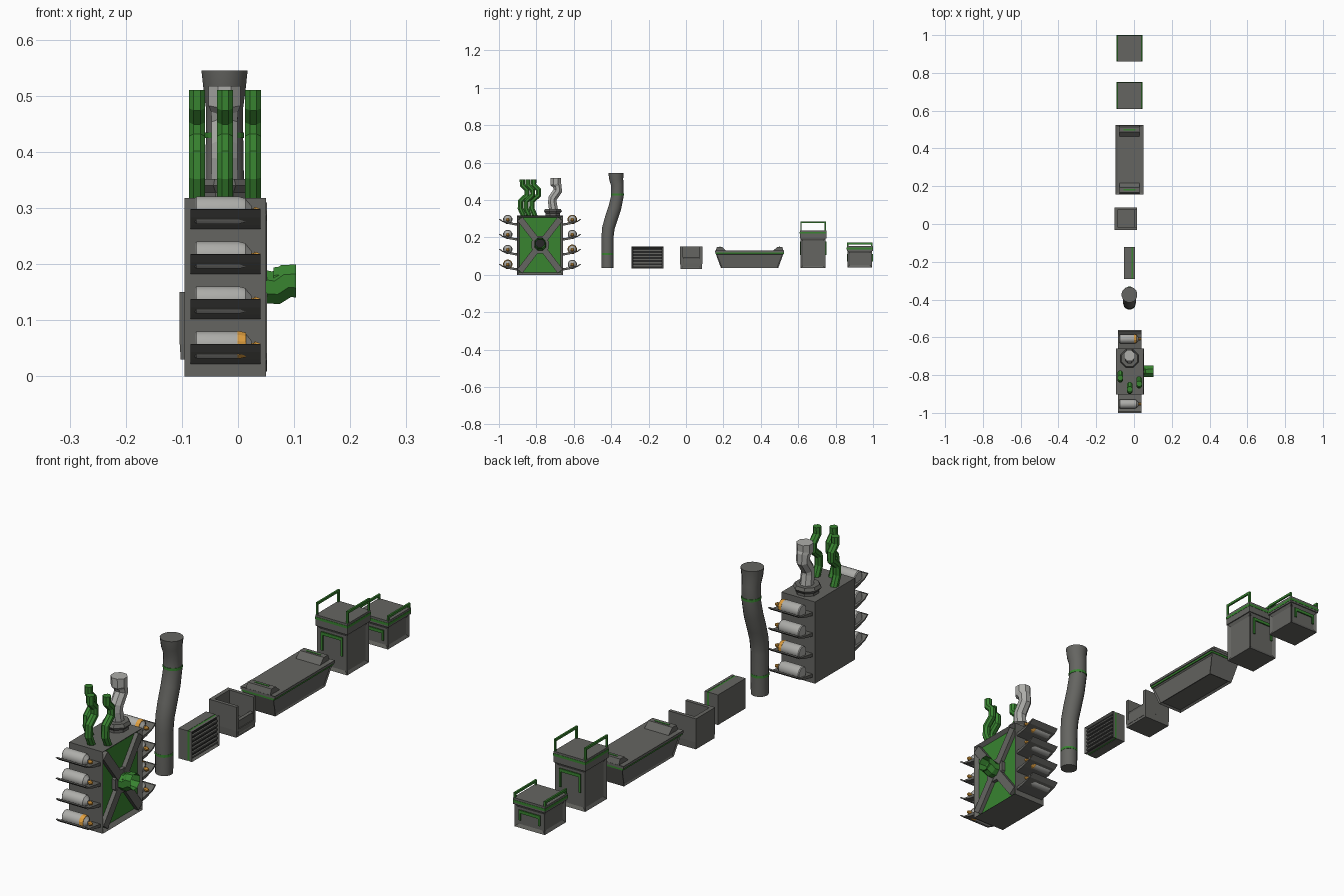
import bpy, bmesh, math
from mathutils import Vector

if "Cube" in bpy.data.objects:
    bpy.data.objects.remove(bpy.data.objects["Cube"])


def mat(name, c):
    m = bpy.data.materials.new(name)
    m.diffuse_color = (*c, 1)
    m.use_nodes = True
    m.node_tree.nodes["Principled BSDF"].inputs["Base Color"].default_value = m.diffuse_color
    return m


GREY = mat("dark_grey", (0.13, 0.13, 0.12))
DARK = mat("black", (0.02, 0.02, 0.02))
LIGHT = mat("light_grey", (0.42, 0.42, 0.40))
GREEN = mat("green", (0.04, 0.23, 0.03))
ORANGE = mat("orange", (0.75, 0.35, 0.05))
X, Y, Z = Vector((1, 0, 0)), Vector((0, 1, 0)), Vector((0, 0, 1))


def finish(name, bm, m):
    bmesh.ops.recalc_face_normals(bm, faces=bm.faces)
    me = bpy.data.meshes.new(name)
    bm.to_mesh(me)
    bm.free()
    ob = bpy.data.objects.new(name, me)
    bpy.context.collection.objects.link(ob)
    me.materials.append(m)
    return ob


def box(name, xs, ys, zs, m=GREY, tx=0, ty=0):
    """Box by extents; tx and ty narrow the bottom."""
    bm = bmesh.new()
    bmesh.ops.create_cube(bm, size=1)
    for v in bm.verts:
        low = v.co.z < 0
        p = [r[0] if c < 0 else r[1] for r, c in zip((xs, ys, zs), v.co)]
        if low:
            p[0] += tx if v.co.x < 0 else -tx
            p[1] += ty if v.co.y < 0 else -ty
        v.co = p
    return finish(name, bm, m)


def inset(ob, normal, width, depth, m=None):
    """Sink a panel into the face that looks along normal."""
    bm = bmesh.new()
    bm.from_mesh(ob.data)
    bm.normal_update()
    f = max(bm.faces, key=lambda f: f.normal.dot(normal) * 10 + f.calc_center_median().dot(normal))
    bmesh.ops.inset_individual(bm, faces=[f], thickness=width)
    bmesh.ops.translate(bm, verts=f.verts, vec=-normal * depth)
    if m:
        ob.data.materials.append(m)
        f.material_index = len(ob.data.materials) - 1
    bm.to_mesh(ob.data)
    bm.free()


def prism(name, pts, a, b, m=GREY):
    """Extrude a (y, z) profile from x=a to x=b."""
    bm = bmesh.new()
    f = bm.faces.new([bm.verts.new((a, y, z)) for y, z in pts])
    g = bmesh.ops.extrude_face_region(bm, geom=[f])["geom"]
    bmesh.ops.translate(bm, vec=(b - a, 0, 0), verts=[v for v in g if isinstance(v, bmesh.types.BMVert)])
    return finish(name, bm, m)


def sweep(name, path, radii, sides, side_axis, m=GREY, smooth=False):
    """Round tube with a radius for each path point."""
    bm = bmesh.new()
    P = [Vector(p) for p in path]
    rings = []
    for i, p in enumerate(P):
        t = (P[min(i + 1, len(P) - 1)] - P[max(i - 1, 0)]).normalized()
        if i in (0, len(P) - 1):
            t = side_axis.cross(Y if side_axis == X else Z)  # flat ends
        u = (side_axis - t * side_axis.dot(t)).normalized()
        w = t.cross(u)
        if w.dot(Z if side_axis == Y and abs(t.x) > .5 else Y) < 0:
            w = -w
        rings.append([bm.verts.new(p + radii[i] * (u * math.cos(a) + w * math.sin(a)))
                      for a in [2 * math.pi * (k + .5) / sides for k in range(sides)]])
    for r, s in zip(rings, rings[1:]):
        for k in range(sides):
            bm.faces.new((r[k], r[k - 1], s[k - 1], s[k]))
    bm.faces.new(rings[0])
    bm.faces.new(rings[-1])
    ob = finish(name, bm, m)
    if smooth:
        bpy.context.view_layer.objects.active = ob
        ob.select_set(True)
        bpy.ops.object.shade_smooth_by_angle(angle=math.radians(35))
        ob.select_set(False)
    return ob


# Machine body with a sunken green side braced by a frame and cross
YA, YB, YM = -.903, -.658, -.78
body = box("machine_body", (-.095, .05), (YA, YB), (0, .318))
inset(body, X, .018, .014, GREEN)
for i, (ey, ez) in enumerate([(YA, 0), (YB, 0), (YB, .318), (YA, .318)]):
    d = Vector((0, ey - YM, ez - .16))
    n = Vector((0, -d.z, d.y)).normalized() * .017
    a, b = Vector((0, YM, .16)) + d * .1, Vector((0, YM, .16)) + d * .88
    prism(f"brace_{i}", [(p.y, p.z) for p in (a + n, a - n, b - n, b + n)], .034, .052)
prism("brace_hub", [(YM + .05 * math.cos(k * math.pi / 4 + .39), .16 + .05 * math.sin(k * math.pi / 4 + .39))
                    for k in range(8)], .034, .05)

# Side hose with a hollow mouth
hose = sweep("side_hose", [(.045, YM, .16), (.068, YM, .158), (.086, YM, .170), (.103, YM, .170)],
             [.033, .032, .032, .032], 8, Y, GREEN)
inset(hose, X, .006, .04, DARK)

# Top hoses
bends = [(0, .31), (-.02, .355), (-.018, .395), (.016, .425), (.016, .455), (-.009, .48), (-.009, .51)]
for i, (x, y) in enumerate([(-.073, -.805), (-.023, -.866), (.027, -.836)]):
    sweep(f"top_hose_{i}", [(x, y + o, z) for o, z in bends], [.0155] * 7, 8, X, GREEN)

# Exhaust and its flared collar
sweep("exhaust_collar", [(-.024, -.712, z) for z in (.318, .328, .34, .352)],
      [.042, .042, .052, .045], 8, X)
sweep("exhaust_pipe", [(-.024, y, z) for y, z in
                       [(-.708, .345), (-.715, .39), (-.713, .41), (-.685, .45), (-.688, .475), (-.697, .485), (-.697, .517)]],
      [.026, .025, .025, .025, .026, .031, .031], 8, X, LIGHT)

# Bottle shelves on both ends of the machine
for s, tag in ((1, "front"), (-1, "back")):
    for k in range(4):
        z = .08 * k
        wall = YA if s > 0 else YB
        prof = [(wall - s * o, z + h) for o, h in
                [(-.002, .022), (.04, .03), (.08, .043), (.098, .057), (.09, .058), (.072, .045), (-.002, .035)]]
        prism(f"{tag}_shelf_{k}", prof, -.085, .04)
        yb, zb = wall - s * .05, z + .056
        sweep(f"{tag}_bottle_{k}", [(x, yb, zb) for x in (-.077, -.074, .002, .013, .02, .024)],
              [.022, .025, .025, .022, .013, .008], 12, Y, LIGHT, True)
        sweep(f"{tag}_nozzle_{k}", [(x, yb, zb - .002) for x in (.018, .028, .03, .04)],
              [.006, .006, .009, .005], 8, Y, ORANGE)
        if (tag, k) in (("front", 0), ("back", 1), ("back", 3)):
            sweep(f"{tag}_bottle_band_{k}", [(x, yb, zb) for x in (-.001, .002, .014)],
                  [.0255, .0255, .0225], 12, Y, ORANGE)

# Tall bent duct with green bands
PX = -.024
sweep("duct", [(PX, y, z) for y, z in
               [(-.42, .035), (-.42, .2), (-.415, .25), (-.40, .30), (-.38, .36), (-.367, .42), (-.367, .48), (-.373, .51), (-.374, .545)]],
      [.032, .033, .034, .035, .035, .034, .034, .038, .042], 16, X, GREY, True)
for i, (y, z, r) in enumerate([(-.42, .112, .0335), (-.367, .43, .0355)]):
    sweep(f"duct_band_{i}", [(PX, y, z - .005), (PX, y, z + .005)], [r, r], 16, X, GREEN)

# Vent box with louvres
VY, VZ = (-.291, -.121), (.033, .15)
box("vent_back", (-.053, -.014), VY, VZ)
box("vent_band", (-.014, -.006), (VY[0] + .001, VY[1] - .001), (VZ[0] + .001, VZ[1] - .001), GREEN)
vent = box("vent_front", (-.03, .005), (VY[0] + .002, VY[1] - .002), (VZ[0] + .002, VZ[1] - .002))
vent = box("vent_frame", (-.006, .005), VY, VZ)
bpy.data.objects.remove(bpy.data.objects["vent_front"])
inset(vent, X, .009, .009, DARK)
for k in range(6):
    z = .045 + k * .0165
    prism(f"louvre_{k}", [(VY[0] + .008, z), (VY[1] - .008, z), (VY[1] - .008, z + .006), (VY[0] + .008, z + .006)],
          -.004, .003)

# Open bin with a low front wall
box("bin_base", (-.104, .015), (-.031, .087), (.03, .06), ty=.002, tx=.002)
box("bin_rear_wall", (-.104, -.088), (-.031, .087), (.058, .15))
for y in (-.031, .073):
    box("bin_side_wall", (-.09, .015), (y, y + .014), (.058, .15))
fw = box("bin_front_wall", (.001, .015), (-.019, .075), (.04, .092))
inset(fw, X, .008, .003)

# Long tub with a green rim and raised ends
tub = box("tub", (-.09, .042), (.159, .521), (.035, .112), tx=.012, ty=.028)
inset(tub, -Z, .012, .006)
inset(tub, X, .008, .004)
inset(tub, -X, .008, .004)
box("tub_band", (-.094, .046), (.157, .523), (.112, .12), GREEN)
rim = box("tub_rim", (-.098, .05), (.155, .525), (.12, .13))
inset(rim, Z, .016, .005)
for y, s in ((.158, 1), (.522, -1)):
    prism("tub_end", [(y + s * o, h) for o, h in [(0, .128), (.008, .149), (.034, .149), (.058, .127)]], -.076, .028)
    box("tub_end_stripe", (-.055, .007), sorted((y + s * .02, y + s * .026)), (.148, .1505), GREEN)


def cabinet(tag, y0, y1, z0, split, top, rail):
    """Panelled cabinet with banded lid and two carrying rails."""
    x0, x1 = -.092, .045
    b = box(f"{tag}_cabinet", (x0 + .004, x1 - .004), (y0 + .004, y1 - .004), (z0, split))
    for n in (X, -X, Y, -Y):
        inset(b, n, .017, .006)
    # green door arches on the two ends
    h = split - .018
    for y in (y0, y1 - .005):
        box(f"{tag}_arch_bar", (-.07, .023), (y, y + .005), (h - .012, h), GREEN)
        for x in (-.07, .015):
            box(f"{tag}_arch_leg", (x, x + .008), (y, y + .005), (h - (split - z0) * .45, h), GREEN)
    box(f"{tag}_lid", (x0, x1), (y0, y1), (split, top))
    box(f"{tag}_lid_band", (x0 - .001, x1 + .001), (y0 - .001, y1 + .001), (top - .018, top - .008), GREEN)
    for x in (x0, x1 - .007):
        box(f"{tag}_rail", (x, x + .007), (y0 + .002, y1 - .002), (rail - .009, rail), GREEN)
        for y in (y0 + .002, y1 - .009):
            box(f"{tag}_rail_post", (x, x + .007), (y, y + .007), (top, rail - .009), GREEN)


cabinet("tall", .609, .75, .035, .195, .238, .285)
cabinet("short", .86, .999, .04, .128, .153, .172)
